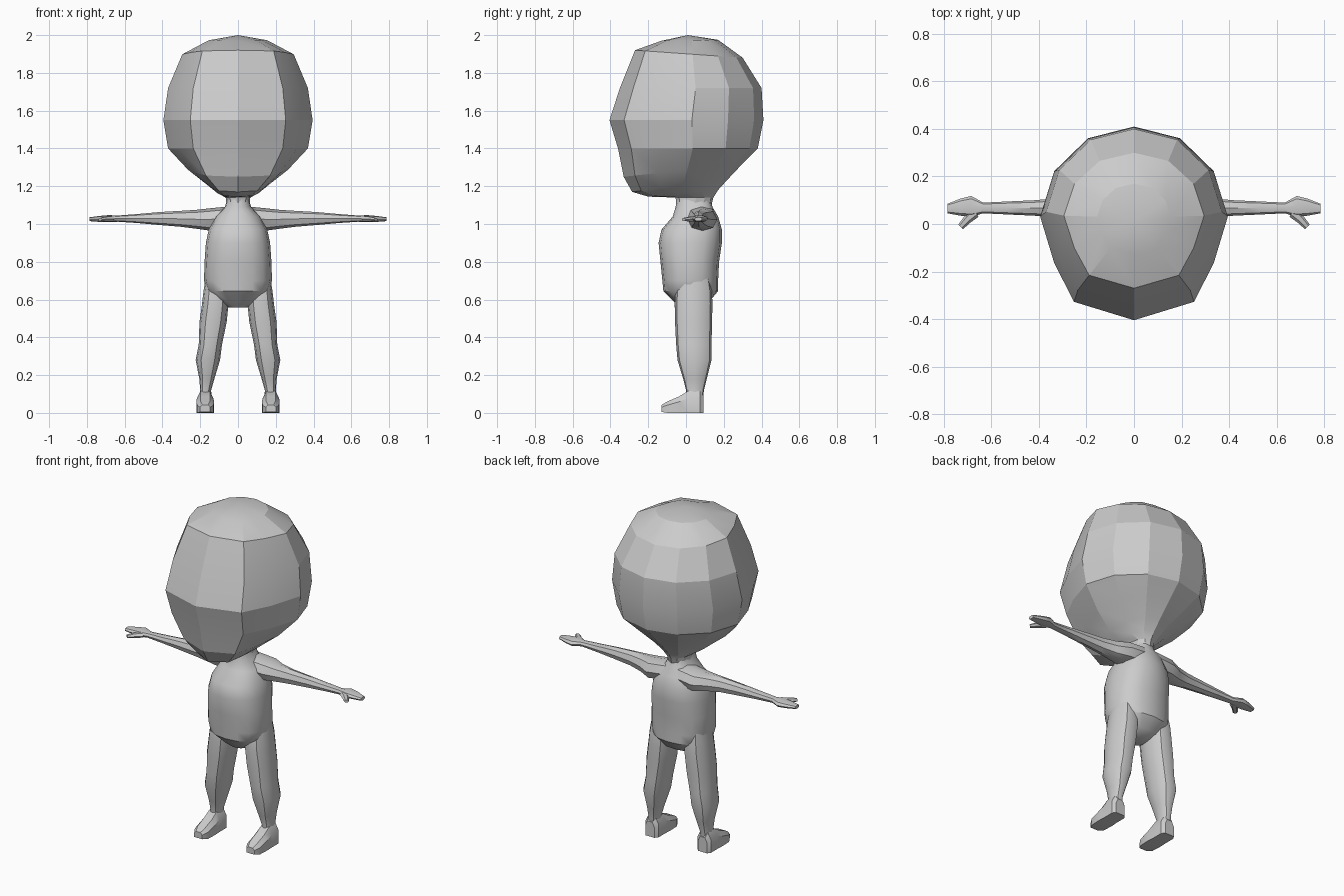
import bpy, bmesh, math
from mathutils import Vector

skin = bpy.data.materials.new("grey_clay")
skin.diffuse_color = (0.6, 0.6, 0.6, 1)


def loft(name, rings, angle, mirror=False):
    """Skin a list of equal-length point rings and cap both ends."""
    bm = bmesh.new()
    loops = [[bm.verts.new(p) for p in r] for r in rings]
    n = len(loops[0])
    for a, b in zip(loops, loops[1:]):
        for i in range(n):
            j = (i + 1) % n
            bm.faces.new((a[i], a[j], b[j], b[i]))
    bm.faces.new(loops[0])
    bm.faces.new(loops[-1])
    bmesh.ops.remove_doubles(bm, verts=bm.verts, dist=0.0005)
    bmesh.ops.recalc_face_normals(bm, faces=bm.faces)
    me = bpy.data.meshes.new(name)
    bm.to_mesh(me)
    bm.free()
    me.materials.append(skin)
    ob = bpy.data.objects.new(name, me)
    bpy.context.collection.objects.link(ob)
    if mirror:
        ob.modifiers.new("mirror", 'MIRROR').use_mirror_merge = False
    bpy.ops.object.select_all(action='DESELECT')
    ob.select_set(True)
    bpy.context.view_layer.objects.active = ob
    bpy.ops.object.shade_smooth_by_angle(angle=math.radians(angle))
    return ob


def oval(n, power=1.0, phase=0.0):
    """Unit outline; power below 1 makes it boxier."""
    out = []
    for i in range(n):
        t = 2 * math.pi * (i + phase) / n
        c, s = math.cos(t), math.sin(t)
        out.append((math.copysign(abs(c) ** power, c), math.copysign(abs(s) ** power, s)))
    return out


def flat_ring(shape, x0, x1, y0, y1, zf, zb=None):
    """Ring across x and y; height runs from zf at the front to zb at the back."""
    zb = zf if zb is None else zb
    return [((x0 + x1) / 2 + u * (x1 - x0) / 2, (y0 + y1) / 2 + v * (y1 - y0) / 2,
             zf + (zb - zf) * (v + 1) / 2) for u, v in shape]


def side_ring(shape, x, y0, y1, z0, z1, skew=0.0):
    """Ring across y and z; skew leans it along x."""
    return [(x + skew * u, (y0 + y1) / 2 + u * (y1 - y0) / 2,
             (z0 + z1) / 2 + v * (z1 - z0) / 2) for u, v in shape]


# Head: faceted outline with a broad, slightly pointed face
half = [(0.49, 0.88), (0.85, 0.54), (1, 0.07), (0.85, -0.41), (0.64, -0.81)]
head_shape = [(0, 1)] + half + [(0, -1)] + [(-x, y) for x, y in reversed(half)]
head_rows = [  # half width, front y, back y, front z, back z
    (0.06, -0.05, 0.13, 1.08, 1.08),
    (0.065, -0.055, 0.145, 1.14, 1.14),
    (0.11, -0.20, 0.17, 1.145, 1.18),
    (0.16, -0.285, 0.22, 1.17, 1.235),
    (0.265, -0.33, 0.30, 1.25, 1.32),
    (0.37, -0.36, 0.38, 1.40, 1.40),
    (0.395, -0.405, 0.41, 1.55, 1.55),
    (0.37, -0.35, 0.40, 1.72, 1.72),
    (0.295, -0.27, 0.30, 1.92, 1.88),
    (0.155, -0.13, 0.17, 1.97, 1.975),
    (0.0, 0.01, 0.01, 2.0, 2.0)]
loft("head", [flat_ring(head_shape, -w, w, a, b, zf, zb)
              for w, a, b, zf, zb in head_rows], 17)

# Torso: neck, chest, belly and rounded seat
torso_rows = [  # half width, front y, back y, z
    (0.058, -0.05, 0.13, 1.13), (0.07, -0.055, 0.14, 1.09),
    (0.12, -0.07, 0.17, 1.04), (0.155, -0.13, 0.19, 0.97),
    (0.17, -0.145, 0.19, 0.90), (0.177, -0.135, 0.175, 0.80),
    (0.18, -0.125, 0.17, 0.70), (0.165, -0.12, 0.17, 0.645),
    (0.11, -0.06, 0.12, 0.585), (0.05, -0.03, 0.07, 0.558)]
loft("torso", [flat_ring(oval(16, 0.85), -w, w, a, b, z)
               for w, a, b, z in torso_rows], 35)

# Arms: tapered, held straight out, ending in a flat mitten
arm_rows = [  # x, y range, z range
    (0.03, 0.0, 0.16, 0.98, 1.095), (0.15, 0.01, 0.165, 0.965, 1.083),
    (0.22, 0.02, 0.13, 0.975, 1.075), (0.30, 0.027, 0.11, 0.985, 1.07),
    (0.42, 0.035, 0.10, 0.995, 1.063), (0.53, 0.04, 0.095, 1.005, 1.053),
    (0.635, 0.045, 0.09, 1.012, 1.045), (0.685, 0.03, 0.118, 1.01, 1.047),
    (0.73, 0.035, 0.107, 1.011, 1.043), (0.785, 0.045, 0.085, 1.015, 1.036)]
loft("arm", [side_ring(oval(8, 0.9), *r) for r in arm_rows], 35, True)
thumb_rows = [(0.665, 0.03, 0.075, 1.012, 1.043), (0.70, 0.005, 0.038, 1.012, 1.04),
              (0.73, -0.022, -0.002, 1.015, 1.033)]
loft("thumb", [side_ring(oval(6), *r, skew=0.01) for r in thumb_rows], 35, True)

# Legs: thick thigh, calf bulge and thin ankle
leg_rows = [  # x range, y range, z
    (0.06, 0.165, -0.03, 0.12, 0.75), (0.05, 0.182, -0.055, 0.137, 0.65),
    (0.05, 0.19, -0.06, 0.14, 0.58), (0.06, 0.204, -0.058, 0.138, 0.48),
    (0.085, 0.208, -0.052, 0.135, 0.36), (0.095, 0.224, -0.045, 0.135, 0.28),
    (0.125, 0.205, -0.015, 0.11, 0.18), (0.142, 0.2, 0.0, 0.095, 0.12),
    (0.14, 0.205, 0.0, 0.09, 0.07)]
loft("leg", [flat_ring(oval(12, 0.85), *r) for r in leg_rows], 35, True)

# Feet: flat sole, sloping top, blunt toe
foot_rows = [  # y, x range, z range
    (0.093, 0.145, 0.205, 0.0, 0.09), (0.075, 0.13, 0.218, 0.0, 0.115),
    (0.01, 0.13, 0.218, 0.0, 0.115), (-0.035, 0.127, 0.22, 0.0, 0.088),
    (-0.10, 0.13, 0.217, 0.0, 0.06), (-0.13, 0.147, 0.2, 0.005, 0.042)]
foot_shape = [(-1, -1), (1, -1), (1, 0.35), (0.55, 1), (-0.55, 1), (-1, 0.35)]
loft("foot", [[((x0 + x1) / 2 + u * (x1 - x0) / 2, y, z0 + (v + 1) / 2 * (z1 - z0))
               for u, v in foot_shape] for y, x0, x1, z0, z1 in foot_rows], 35, True)
